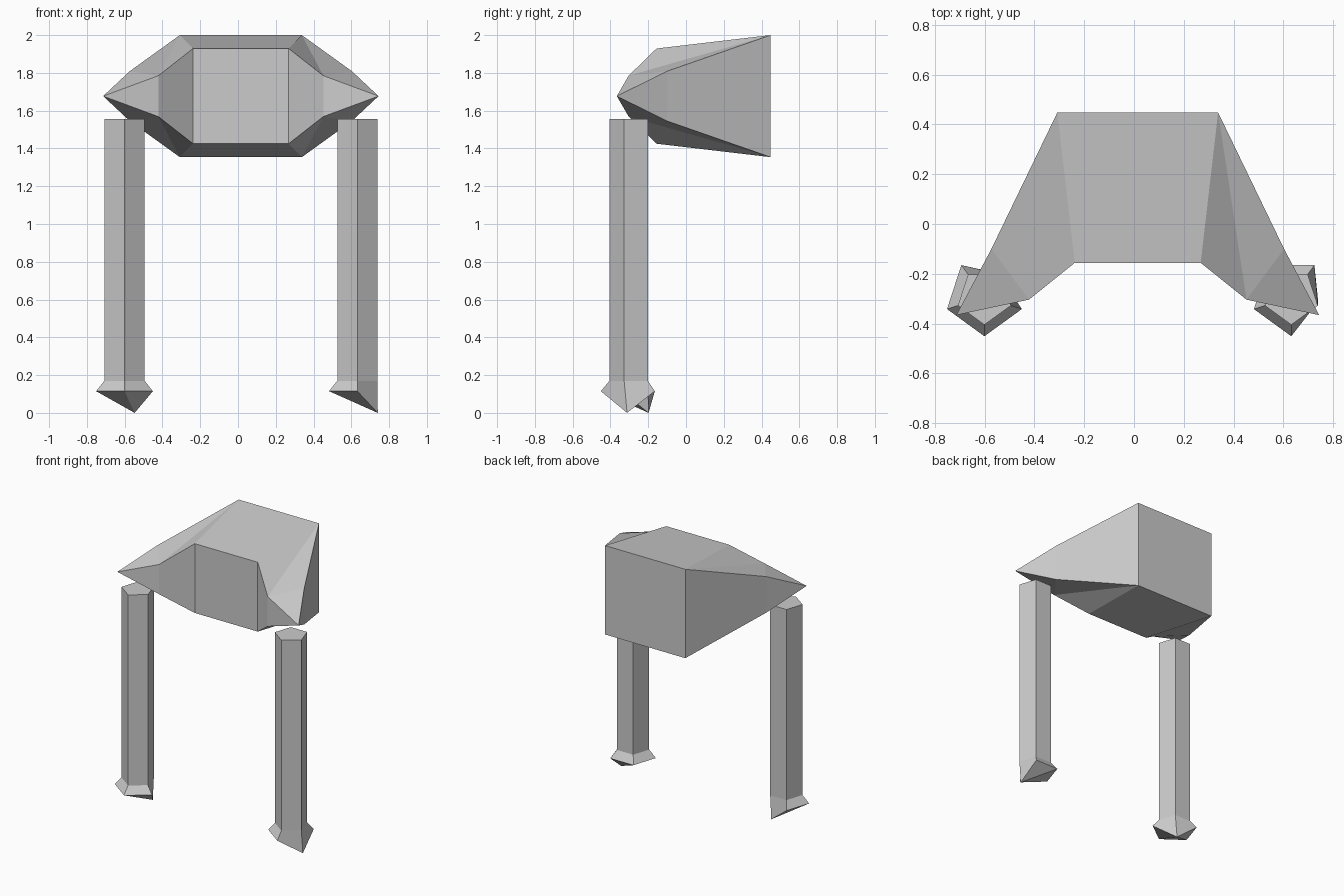
import bpy, bmesh
from math import sin, cos, pi

if "Cube" in bpy.data.objects:
    bpy.data.objects.remove(bpy.data.objects["Cube"])

CX = 0.015   # symmetry plane of the model
ZC = 1.677   # mid height of the body


def finish(bm, name):
    bmesh.ops.recalc_face_normals(bm, faces=bm.faces)
    mesh = bpy.data.meshes.new(name)
    bm.to_mesh(mesh)
    bm.free()
    obj = bpy.data.objects.new(name, mesh)
    bpy.context.collection.objects.link(obj)
    return obj


# Body: block with two pointed arms reaching forward
# (half width, y, half height) for each outline corner
outline = {"back": (0.323, 0.448, 0.323), "front": (0.253, -0.156, 0.252),
           "inner": (0.437, -0.304, 0.108), "outer": (0.588, -0.10, 0.132)}
bm = bmesh.new()
V = {}
for s in (-1, 1):
    for key, (w, y, h) in outline.items():
        for t in (-1, 1):
            V[key, s, t] = bm.verts.new((CX + s * w, y, ZC + t * h))
    V["tip", s] = bm.verts.new((CX + s * 0.729, -0.366, ZC))

# front and back panels
for key in ("back", "front"):
    bm.faces.new([V[key, s, t] for s, t in ((-1, -1), (1, -1), (1, 1), (-1, 1))])
for t in (-1, 1):
    # top and bottom panels
    bm.faces.new((V["back", -1, t], V["back", 1, t], V["front", 1, t], V["front", -1, t]))
    # top and bottom of each arm
    for s in (-1, 1):
        b, f, i, o = (V[k, s, t] for k in ("back", "front", "inner", "outer"))
        for tri in ((b, f, i), (b, i, o), (o, i, V["tip", s])):
            bm.faces.new(tri)
# arm side walls and points
for s in (-1, 1):
    for a, c in (("back", "outer"), ("front", "inner")):
        bm.faces.new((V[a, s, -1], V[a, s, 1], V[c, s, 1], V[c, s, -1]))
        bm.faces.new((V[c, s, -1], V[c, s, 1], V["tip", s]))
finish(bm, "body")


# Legs: five-sided posts with a flared foot, one flare corner pulled to the floor
def leg(name, x, corner, tip):
    bm = bmesh.new()
    y = -0.293
    rings = []
    for r, z in ((0.112, 1.555), (0.112, 0.17), (0.158, 0.115)):
        rings.append([bm.verts.new((x + r * sin(k * 2 * pi / 5),
                                    y - r * cos(k * 2 * pi / 5), z)) for k in range(5)])
    foot = rings[2]
    foot[corner].co = tip
    bm.faces.new(rings[0])
    for upper, lower in zip(rings, rings[1:]):
        for k in range(5):
            n = (k + 1) % 5
            bm.faces.new((upper[k], upper[n], lower[n], lower[k]))
    # sole fans out from the pulled corner
    for k in range(1, 4):
        bm.faces.new((foot[corner], foot[(corner + k) % 5], foot[(corner + k + 1) % 5]))
    finish(bm, name)


leg("left_leg", -0.601, 2, (-0.547, -0.198, 0.0))
leg("right_leg", 0.632, 1, (0.74, -0.312, 0.0))
